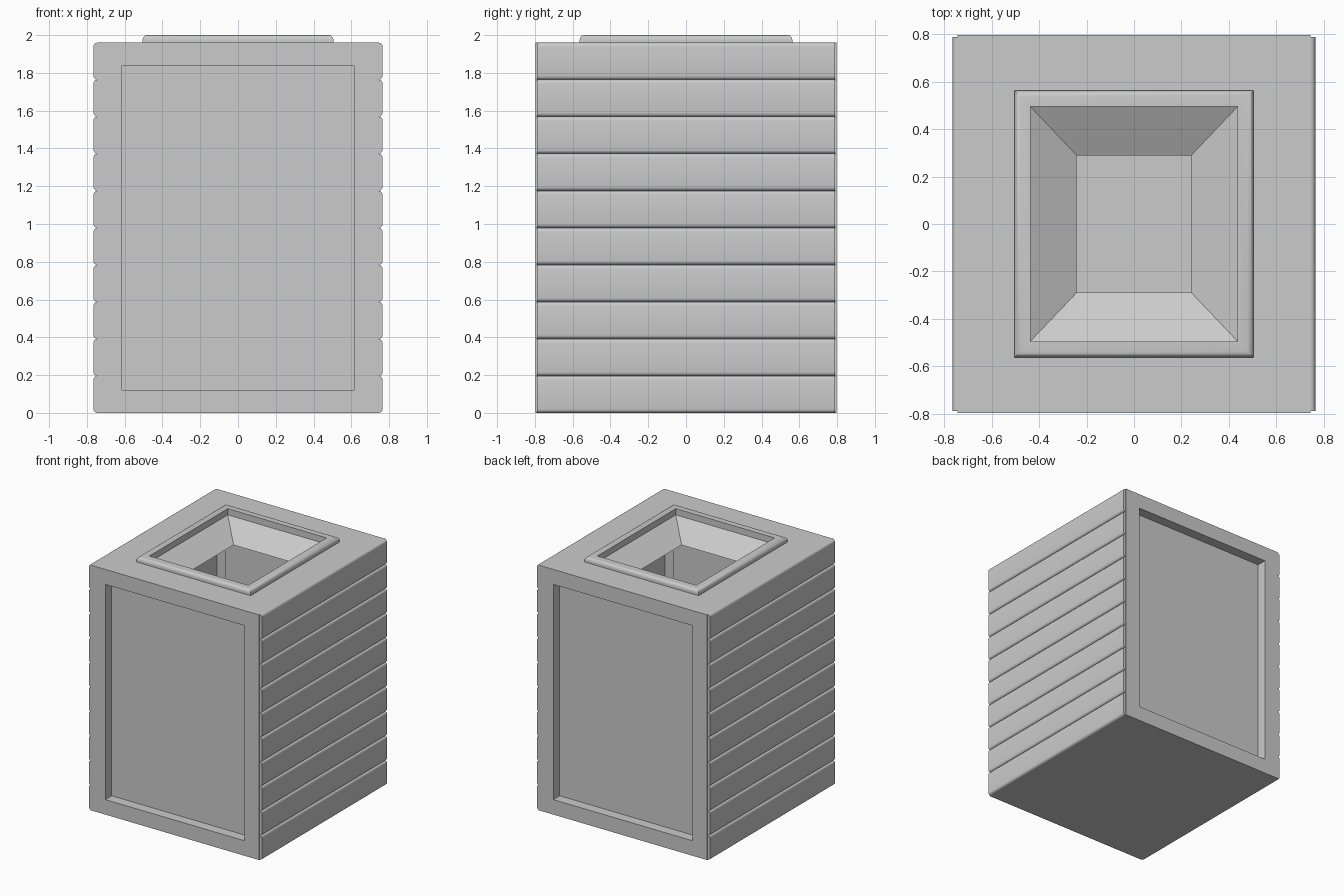
import bpy, bmesh
from math import sin, cos, pi

if "Cube" in bpy.data.objects:
    bpy.data.objects.remove(bpy.data.objects["Cube"])

HX, HY, H = 0.745, 0.797, 1.96      # body half width, half depth, height
PLANK_X, PLANK_Y, N = 0.765, 0.79, 10


def finish(name, bm, smooth=True):
    bmesh.ops.remove_doubles(bm, verts=bm.verts, dist=1e-5)
    bmesh.ops.recalc_face_normals(bm, faces=bm.faces)
    me = bpy.data.meshes.new(name)
    bm.to_mesh(me)
    bm.free()
    ob = bpy.data.objects.new(name, me)
    bpy.context.collection.objects.link(ob)
    if smooth:
        bpy.ops.object.select_all(action='DESELECT')
        ob.select_set(True)
        bpy.context.view_layer.objects.active = ob
        bpy.ops.object.shade_smooth_by_angle(angle=0.6)
    return ob


def rings(bm, loops, cap=False):
    """Bridge successive four-cornered loops; optionally cap the last."""
    vs = [[bm.verts.new(p) for p in lp] for lp in loops]
    for a, b in zip(vs, vs[1:]):
        for i in range(4):
            j = (i + 1) % 4
            bm.faces.new((a[i], a[j], b[j], b[i]))
    if cap:
        bm.faces.new(vs[-1])


def flat(x, y, z):
    return [(-x, -y, z), (x, -y, z), (x, y, z), (-x, y, z)]


def upright(x, z0, z1, y):
    return [(-x, y, z0), (x, y, z0), (x, y, z1), (-x, y, z1)]


# body shell: floor, side walls, recessed front and back panels
bm = bmesh.new()
bm.faces.new([bm.verts.new(p) for p in flat(HX, HY, 0)])
for s in (-1, 1):
    bm.faces.new([bm.verts.new(p) for p in (
        (s * HX, -HY, 0), (s * HX, HY, 0), (s * HX, HY, H), (s * HX, -HY, H))])
    rings(bm, [upright(HX, 0, H, s * HY),
               upright(0.615, 0.12, 1.84, s * HY),
               upright(0.615, 0.12, 1.84, s * (HY - 0.08))], cap=True)

# top plate, raised rounded rim and open funnel
R = 0.025
top = [flat(HX, HY, H), flat(0.505, 0.563, H)]
for k in range(5):
    a = k * pi / 8
    d = R * (1 - cos(a))
    top.append(flat(0.505 - d, 0.563 - d, 2 - R + R * sin(a)))
top += [flat(0.437, 0.495, 2), flat(0.437, 0.495, 1.95), flat(0.242, 0.29, 1.84)]
rings(bm, top)
finish("bin_body", bm)

# horizontal rounded planks on one side, mirrored to the other
bm = bmesh.new()
pitch, r = H / N, 0.02
for i in range(N):
    z0, z1 = i * pitch, (i + 1) * pitch
    xc = PLANK_X - r
    prof = [(xc + r * sin(k * pi / 8), z0 + r - r * cos(k * pi / 8)) for k in range(5)]
    prof += [(xc + r * cos(k * pi / 8), z1 - r + r * sin(k * pi / 8)) for k in range(5)]
    a = [bm.verts.new((x, -PLANK_Y, z)) for x, z in prof]
    b = [bm.verts.new((x, PLANK_Y, z)) for x, z in prof]
    bm.faces.new(a)
    bm.faces.new(b[::-1])
    for p in range(len(prof) - 1):
        bm.faces.new((a[p + 1], a[p], b[p], b[p + 1]))
planks = finish("side_planks", bm)
planks.modifiers.new("Mirror", 'MIRROR').use_axis = (True, False, False)
